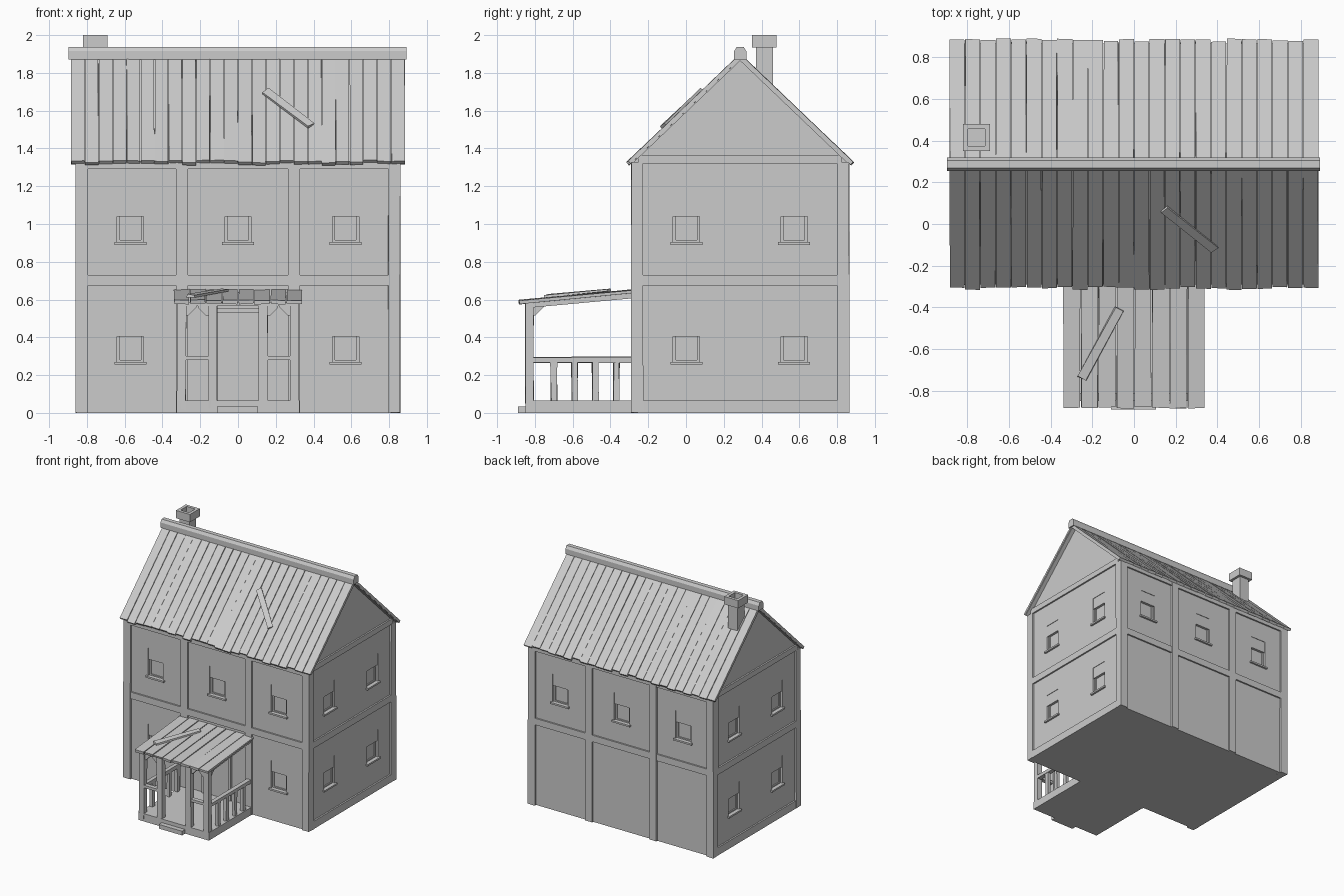
import bpy, bmesh, math, random
from mathutils import Matrix, Vector

random.seed(4)
cube = bpy.data.objects.get("Cube")
if cube:
    bpy.data.objects.remove(cube, do_unlink=True)

grey = bpy.data.materials.new("plain grey")
grey.use_nodes = True
GREY = (0.6, 0.6, 0.6, 1)
grey.diffuse_color = GREY
grey.node_tree.nodes["Principled BSDF"].inputs["Base Color"].default_value = GREY


def finish(name, bm):
    bmesh.ops.recalc_face_normals(bm, faces=bm.faces)
    mesh = bpy.data.meshes.new(name)
    bm.to_mesh(mesh)
    bm.free()
    mesh.materials.append(grey)
    ob = bpy.data.objects.new(name, mesh)
    bpy.context.collection.objects.link(ob)
    return ob


def add_box(bm, x, y, z, frame=Matrix(), wobble=0):
    """Box between the (low, high) pairs x, y, z, placed by a frame matrix."""
    mid = Vector([(a + b) / 2 for a, b in (x, y, z)])
    size = [b - a for a, b in (x, y, z)]
    verts = bmesh.ops.create_cube(
        bm, size=1, matrix=frame @ Matrix.Translation(mid) @ Matrix.Diagonal((*size, 1)))["verts"]
    for v in verts:
        v.co += Vector([random.uniform(-wobble, wobble) for _ in range(3)])


def add_prism(bm, points, a, b, to_3d):
    """Extrude a 2D outline from a to b."""
    low = [bm.verts.new(to_3d(p, a)) for p in points]
    high = [bm.verts.new(to_3d(p, b)) for p in points]
    bm.faces.new(low)
    bm.faces.new(high)
    n = len(points)
    for i in range(n):
        bm.faces.new((low[i], low[(i + 1) % n], high[(i + 1) % n], high[i]))


def along_x(p, x):
    return (x, p[0], p[1])


def along_y(p, y):
    return (p[0], y, p[1])


MID_Y = 0.287

# Wall frames: local x runs along the wall, local -y points outwards
def wall(angle, x, y):
    return Matrix.Translation((x, y, 0)) @ Matrix.Rotation(angle, 4, "Z")


front = wall(0, 0, -0.275)
back = wall(math.pi, 0, 0.85)
left = wall(math.pi / 2, 0.845, MID_Y)
right = wall(-math.pi / 2, -0.845, MID_Y)

# Windows: wall frame, position along it, sill height
LOW, HIGH = 0.265, 0.9
windows = [(front, x, HIGH) for x in (-0.57, 0, 0.57)]
windows += [(front, x, LOW) for x in (-0.57, 0.57)]
windows += [(back, x, HIGH) for x in (-0.57, 0, 0.57)]
windows += [(w, x, z) for w in (left, right) for x in (-0.285, 0.285) for z in (LOW, HIGH)]

# House body with gables
bm = bmesh.new()
add_prism(bm, [(-0.275, 0), (0.85, 0), (0.85, 1.335), (MID_Y, 1.872), (-0.275, 1.335)],
          -0.845, 0.845, along_x)
body = finish("house_walls", bm)

bm = bmesh.new()
for w, x, z in windows:
    add_box(bm, (x - 0.07, x + 0.07), (-0.1, 0.025), (z, z + 0.235), w)
cutter = finish("window_cutter", bm)
cutter.hide_render = True
cutter.hide_set(True)
cut = body.modifiers.new("window openings", "BOOLEAN")
cut.object = cutter
cut.solver = "EXACT"

# Sashes and sills
sash, sill = bmesh.new(), bmesh.new()
for w, x, z in windows:
    add_box(sash, (x - 0.07, x + 0.07), (0.004, 0.03), (z + 0.14, z + 0.235), w)
    for s in (-1, 1):
        edge = sorted((x + s * 0.07, x + s * 0.056))
        add_box(sash, edge, (0.016, 0.03), (z, z + 0.14), w)
    add_box(sash, (x - 0.056, x + 0.056), (0.016, 0.03), (z, z + 0.014), w)
    add_box(sill, (x - 0.085, x + 0.085), (-0.016, 0.026), (z - 0.01, z + 0.004), w)
finish("window_sashes", sash)
finish("window_sills", sill)

# Timber frame: corner posts, wall posts and beams
bm = bmesh.new()
for s in (-1, 1):
    for y in ((-0.29, -0.228), (0.8, 0.865)):
        add_box(bm, sorted((s * 0.795, s * 0.86)), y, (0, 1.325), wobble=0.002)
for w in (front, back):
    for x in (-0.297, 0.297):
        add_box(bm, (x - 0.032, x + 0.032), (-0.014, 0.01), (0, 1.33), w)
    add_box(bm, (-0.82, 0.82), (-0.013, 0.01), (0.675, 0.73), w)
    add_box(bm, (-0.82, 0.82), (-0.013, 0.01), (1.29, 1.33), w)
for w in (left, right):
    for z in ((0, 0.065), (0.675, 0.73), (1.32, 1.365)):
        add_box(bm, (-0.54, 0.54), (-0.013, 0.01), z, w)
finish("timber_frame", bm)

# Roof slopes made of planks over a thin underlay
RUN, RISE = 0.597, 0.57
pitch = math.atan2(RISE, RUN)
slope = math.hypot(RUN, RISE)
COUNT = 24
step = 1.77 / COUNT
planks, underlay = bmesh.new(), bmesh.new()
slopes = []
for turn in (0, math.pi):
    frame = (Matrix.Translation((0, MID_Y, 1.9)) @ Matrix.Rotation(turn, 4, "Z")
             @ Matrix.Rotation(pitch, 4, "X"))
    slopes.append(frame)
    add_box(underlay, (-0.88, 0.88), (-slope + 0.015, 0), (-0.026, -0.012), frame)
    for i in range(COUNT):
        x = -0.885 + i * step
        tilt = (frame @ Matrix.Translation((x + step / 2, 0, 0))
                @ Matrix.Rotation(random.uniform(-0.04, 0.04), 4, "Y"))
        half = step / 2 - 0.0015
        add_box(planks, (-half, half), (-slope + random.uniform(-0.008, 0.012), 0),
                (-0.02, 0), tilt, 0.0015)
finish("roof_planks", planks)
finish("roof_underlay", underlay)

# Ridge cap
bm = bmesh.new()
cap = [(-0.032, 1.872), (0.032, 1.872), (0.032, 1.915), (0.018, 1.938), (-0.018, 1.938), (-0.032, 1.915)]
add_prism(bm, [(y + MID_Y, z) for y, z in cap], -0.897, 0.893, along_x)
finish("ridge_cap", bm)

# Loose planks lying on the main roof and on the porch roof
bm = bmesh.new()
lie = slopes[0] @ Matrix.Translation((0.265, -0.425, 0.008)) @ Matrix.Rotation(-0.83, 4, "Z")
add_box(bm, (-0.18, 0.18), (-0.021, 0.021), (-0.006, 0.007), lie, 0.003)
PORCH_PITCH = math.atan2(0.055, 0.6)
porch = Matrix.Translation((0, -0.28, 0.652)) @ Matrix.Rotation(PORCH_PITCH, 4, "X")
lie = porch @ Matrix.Translation((-0.16, -0.295, 0.008)) @ Matrix.Rotation(1.07, 4, "Z")
add_box(bm, (-0.19, 0.19), (-0.023, 0.023), (-0.005, 0.008), lie, 0.003)
finish("loose_planks", bm)

# Chimney stack with a hollow cap
bm = bmesh.new()
add_box(bm, (-0.8, -0.71), (0.37, 0.46), (1.7, 1.95))
for s in (-1, 1):
    add_box(bm, sorted((-0.755 + s * 0.04, -0.755 + s * 0.065)), (0.35, 0.48), (1.935, 2))
    add_box(bm, (-0.795, -0.715), sorted((0.415 + s * 0.04, 0.415 + s * 0.065)), (1.935, 2))
finish("chimney", bm)

# Porch deck and step
bm = bmesh.new()
add_box(bm, (-0.325, 0.325), (-0.85, -0.27), (0, 0.065))
add_box(bm, (-0.11, 0.105), (-0.89, -0.84), (0, 0.035))
finish("porch_deck", bm)

# Porch posts, beams, braces and railings, mirrored left to right
posts, rails = bmesh.new(), bmesh.new()
for s in (-1, 1):
    for a, b in ((0.275, 0.322), (0.11, 0.157)):
        add_box(posts, sorted((s * a, s * b)), (-0.85, -0.808), (0.02, 0.585), wobble=0.003)
    add_box(posts, sorted((s * 0.28, s * 0.32)), (-0.57, 0), (-0.045, -0.018), porch)
    for corner, d in ((0.275, -1), (0.157, 1)):
        tri = [(0, 0.57), (0, 0.515), (0.012, 0.515), (0.055, 0.558), (0.055, 0.57)]
        add_prism(posts, [(s * (corner + d * x), z) for x, z in tri], -0.842, -0.816, along_y)
    brace = [(-0.81, 0.575), (-0.81, 0.515), (-0.798, 0.515), (-0.75, 0.565), (-0.75, 0.58)]
    add_prism(posts, brace, s * 0.29, s * 0.312, along_x)
    add_box(rails, sorted((s * 0.15, s * 0.28)), (-0.848, -0.812), (0.28, 0.302))
    add_box(rails, sorted((s * 0.285, s * 0.32)), (-0.82, -0.27), (0.265, 0.295), wobble=0.003)
    for y in (-0.7, -0.59, -0.48, -0.37):
        add_box(rails, sorted((s * 0.29, s * 0.315)), (y - 0.016, y + 0.016), (0.06, 0.27), wobble=0.004)
add_box(posts, (-0.322, 0.322), (-0.848, -0.81), (0.565, 0.588))
finish("porch_posts", posts)
finish("porch_railings", rails)

# Porch roof planks
bm = bmesh.new()
for i in range(8):
    x = -0.342 + i * 0.0855
    add_box(bm, (x + 0.003, x + 0.0825), (-0.605 + random.uniform(-0.005, 0.005), 0.005),
            (-0.02, 0), porch, 0.003)
finish("porch_roof", bm)

# Front door with frame
bm = bmesh.new()
add_box(bm, (-0.11, 0.11), (-0.004, 0.01), (0.065, 0.53), front)
for s in (-1, 1):
    add_box(bm, sorted((s * 0.11, s * 0.135)), (-0.014, 0.01), (0.065, 0.555), front)
add_box(bm, (-0.11, 0.11), (-0.014, 0.01), (0.53, 0.555), front)
finish("front_door", bm)
